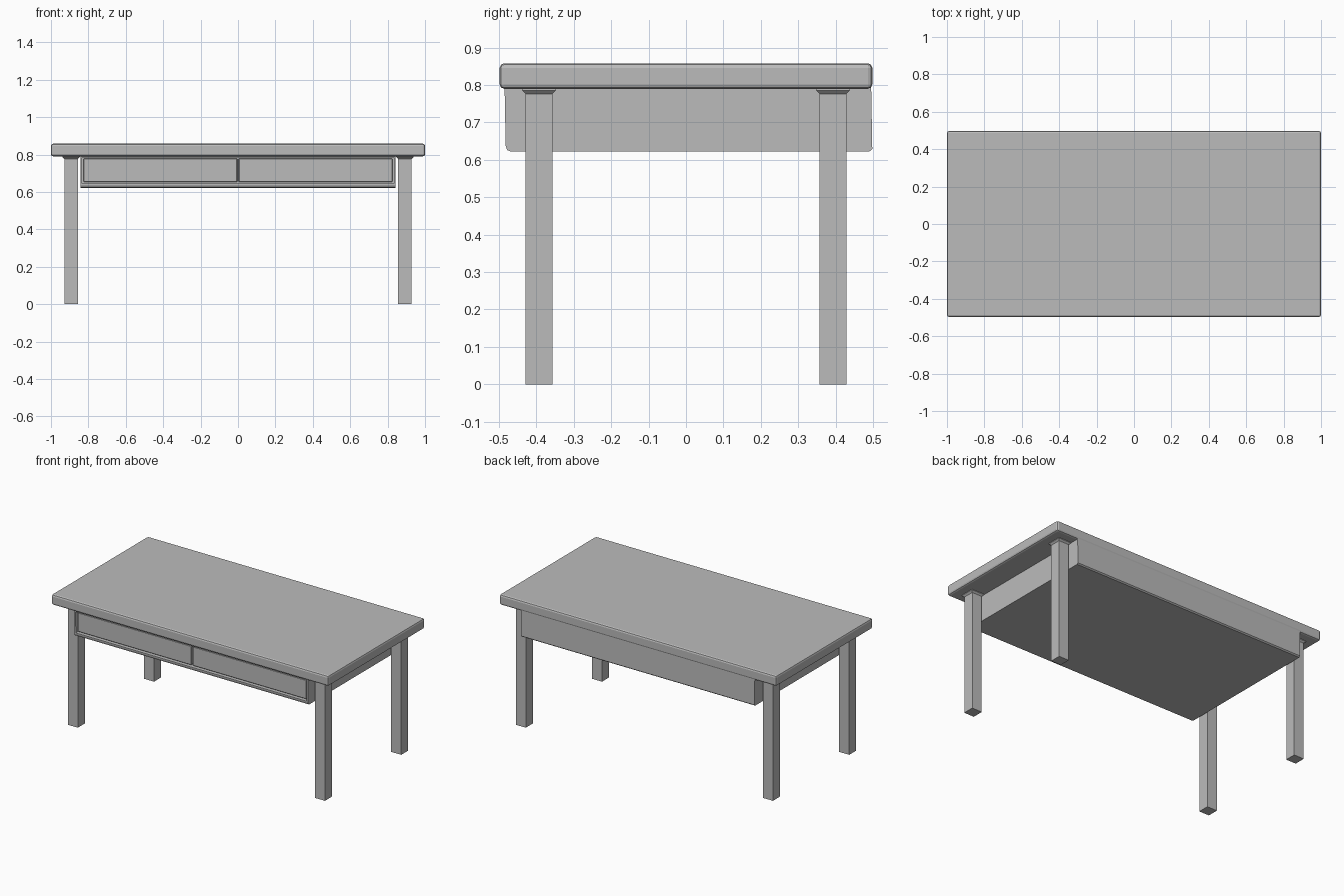
import bpy
import bmesh

cube = bpy.data.objects.get("Cube")
if cube:
    bpy.data.objects.remove(cube, do_unlink=True)

grey = bpy.data.materials.new("plain_grey")
grey.use_nodes = True
colour = (0.5, 0.5, 0.5, 1)
grey.diffuse_color = colour
grey.node_tree.nodes["Principled BSDF"].inputs["Base Color"].default_value = colour


def finish(name, bm):
    bmesh.ops.recalc_face_normals(bm, faces=bm.faces)
    mesh = bpy.data.meshes.new(name)
    bm.to_mesh(mesh)
    bm.free()
    mesh.materials.append(grey)
    ob = bpy.data.objects.new(name, mesh)
    bpy.context.collection.objects.link(ob)
    return ob


def box(name, low, high, bevel=0, segments=2):
    bm = bmesh.new()
    bmesh.ops.create_cube(bm, size=1)
    for v in bm.verts:
        v.co = [a + (c + 0.5) * (b - a) for a, b, c in zip(low, high, v.co)]
    ob = finish(name, bm)
    if bevel:
        mod = ob.modifiers.new("Bevel", "BEVEL")
        mod.width = bevel
        mod.segments = segments
    return ob


def loft(name, centre, rings):
    """Square column from (half width, height) rings."""
    bm = bmesh.new()
    loops = []
    for r, z in rings:
        loops.append([bm.verts.new((centre[0] + sx * r, centre[1] + sy * r, z))
                      for sx, sy in ((-1, -1), (1, -1), (1, 1), (-1, 1))])
    for a, b in zip(loops, loops[1:]):
        for i in range(4):
            j = (i + 1) % 4
            bm.faces.new((a[i], a[j], b[j], b[i]))
    bm.faces.new(loops[0])
    bm.faces.new(loops[-1])
    return finish(name, bm)


# Table top with softened edges
box("table_top", (-1, -0.498, 0.79), (1, 0.498, 0.858), 0.012)

# Four square legs, each flaring into a mounting collar
for side, sx in (("left", 1), ("right", -1)):
    for end, sy in (("front", -1), ("back", 1)):
        loft(f"{end}_{side}_leg", (sx * 0.892, sy * 0.393),
             [(0.036, 0), (0.036, 0.776), (0.046, 0.786), (0.046, 0.792)])

# Drawer case: side profile extruded across the width
bm = bmesh.new()
profile = [(-0.485, 0.795), (-0.482, 0.637), (-0.478, 0.626), (-0.468, 0.622),
           (0.49, 0.622), (0.498, 0.629), (0.495, 0.795)]
face = bm.faces.new([bm.verts.new((-0.843, y, z)) for y, z in profile])
new = bmesh.ops.extrude_face_region(bm, geom=[face])["geom"]
bmesh.ops.translate(bm, vec=(1.686, 0, 0),
                    verts=[v for v in new if isinstance(v, bmesh.types.BMVert)])
case = finish("drawer_case", bm)

# Recess across the front of the case
cutter = box("recess_cutter", (-0.833, -0.6, 0.645), (0.833, -0.45, 0.784))
cutter.hide_render = True
cutter.hide_viewport = True
cut = case.modifiers.new("Recess", "BOOLEAN")
cut.object = cutter
cut.operation = "DIFFERENCE"
cut.solver = "EXACT"

# Two drawer fronts standing in the recess
for side, sx in (("left", 1), ("right", -1)):
    xs = sorted((sx * 0.004, sx * 0.826))
    box(f"{side}_drawer", (xs[0], -0.475, 0.653), (xs[1], -0.445, 0.778), 0.003, 1)
